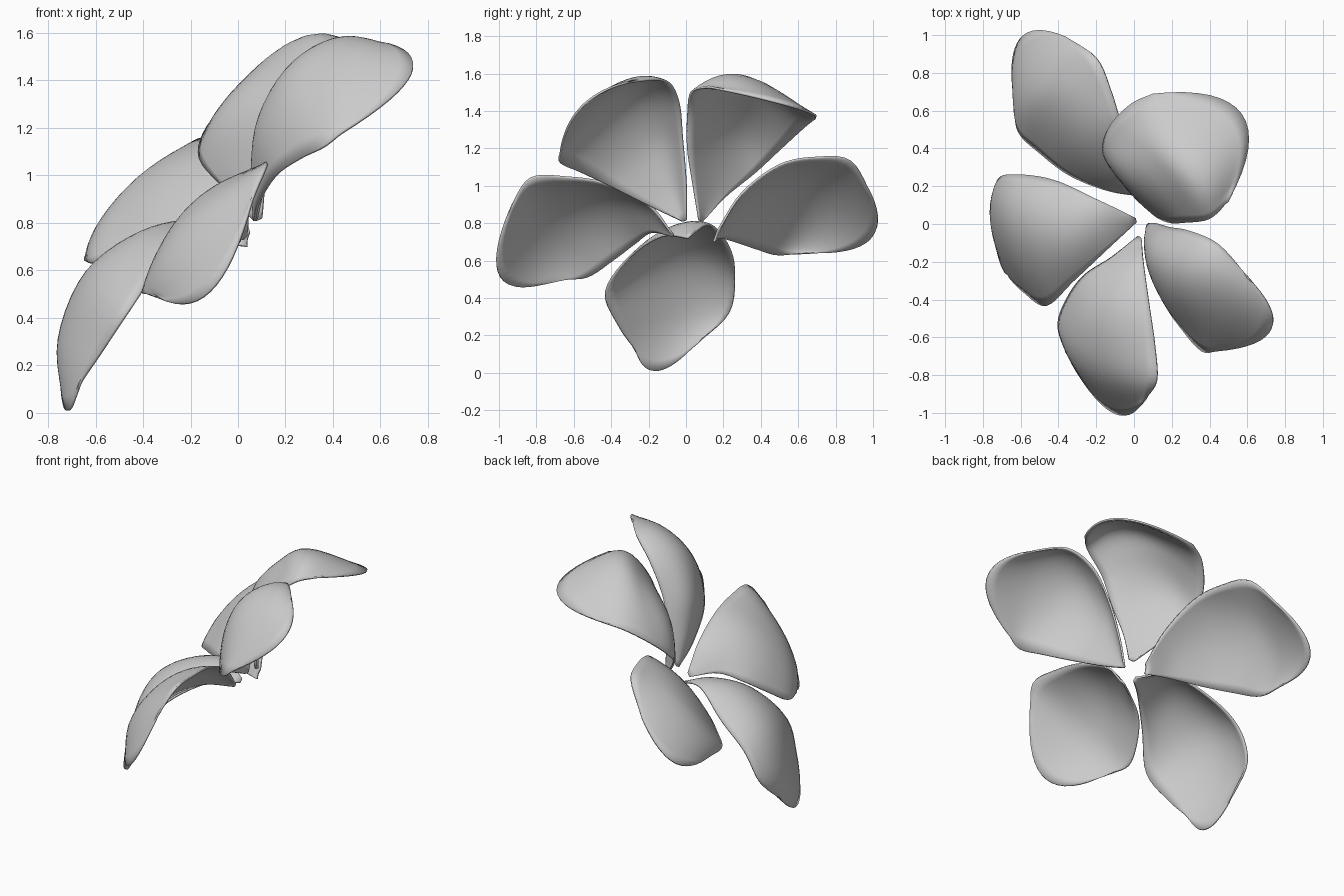
import bpy, bmesh
from mathutils import Vector

STEPS = 5     # subdivisions between two ribs
ACROSS = 16   # faces across a petal


def catmull(p0, p1, p2, p3, t):
    return 0.5 * (2*p1 + (p2 - p0)*t + (2*p0 - 5*p1 + 4*p2 - p3)*t*t
                  + (3*p1 - p0 - 3*p2 + p3)*t**3)


def along(pts):
    """Smooth path through the given points."""
    e = [2*pts[0] - pts[1]] + pts + [2*pts[-1] - pts[-2]]
    out = [catmull(*e[i:i+4], k / STEPS) for i in range(len(pts) - 1) for k in range(STEPS)]
    return out + [pts[-1]]


def petal(name, ribs):
    """Ribs run from base to tip: one edge, middle, other edge."""
    a, m, b = (along([Vector(r[k]) for r in ribs]) for k in range(3))
    bm = bmesh.new()
    grid = []
    for p, q, r in zip(a, m, b):
        row = []
        for j in range(ACROSS + 1):
            t = j / ACROSS
            row.append(bm.verts.new(p*(1-t)*(1-2*t) + q*4*t*(1-t) + r*t*(2*t-1)))
        grid.append(row)
    for r0, r1 in zip(grid, grid[1:]):
        for j in range(ACROSS):
            bm.faces.new((r0[j], r0[j+1], r1[j+1], r1[j]))
    bmesh.ops.recalc_face_normals(bm, faces=bm.faces)
    me = bpy.data.meshes.new(name)
    bm.to_mesh(me)
    bm.free()
    ob = bpy.data.objects.new(name, me)
    bpy.context.collection.objects.link(ob)
    sol = ob.modifiers.new("thickness", 'SOLIDIFY')
    sol.thickness = 0.012
    sol.offset = 0
    bpy.ops.object.select_all(action='DESELECT')
    ob.select_set(True)
    bpy.context.view_layer.objects.active = ob
    bpy.ops.object.shade_smooth_by_angle(angle=0.9)


# lowest petal, pointing left
petal("petal_low", [
    [(0.01, 0.01, 0.72), (0.01, 0.02, 0.73), (0.01, 0.03, 0.74)],
    [(-0.14, -0.13, 0.73), (-0.18, 0.01, 0.80), (-0.20, 0.13, 0.79)],
    [(-0.32, -0.30, 0.62), (-0.40, -0.04, 0.76), (-0.42, 0.23, 0.67)],
    [(-0.46, -0.43, 0.43), (-0.62, -0.06, 0.59), (-0.62, 0.26, 0.52)],
    [(-0.58, -0.36, 0.25), (-0.74, -0.03, 0.30), (-0.72, 0.23, 0.32)],
    [(-0.67, -0.27, 0.12), (-0.72, -0.15, 0.01), (-0.745, 0.06, 0.16)]])

# petal at the back left
petal("petal_back_left", [
    [(0.04, 0.15, 0.70), (0.04, 0.16, 0.73), (0.05, 0.17, 0.76)],
    [(-0.14, 0.18, 0.72), (-0.12, 0.25, 0.86), (0.00, 0.30, 0.96)],
    [(-0.34, 0.26, 0.70), (-0.27, 0.42, 0.96), (-0.06, 0.50, 1.11)],
    [(-0.50, 0.38, 0.66), (-0.42, 0.62, 0.96), (-0.12, 0.70, 1.15)],
    [(-0.61, 0.49, 0.63), (-0.54, 0.75, 0.86), (-0.20, 0.88, 1.13)],
    [(-0.63, 0.65, 0.64), (-0.60, 0.98, 0.71), (-0.36, 0.99, 0.95)]])

# petal at the back right
petal("petal_back_right", [
    [(0.07, 0.09, 0.81), (0.08, 0.08, 0.81), (0.10, 0.07, 0.82)],
    [(-0.05, 0.21, 0.94), (0.01, 0.14, 1.00), (0.12, 0.04, 1.00)],
    [(-0.16, 0.37, 1.07), (-0.03, 0.23, 1.26), (0.19, 0.01, 1.20)],
    [(-0.13, 0.51, 1.20), (0.11, 0.30, 1.46), (0.27, 0.01, 1.38)],
    [(-0.02, 0.63, 1.31), (0.31, 0.33, 1.58), (0.40, 0.03, 1.50)],
    [(0.10, 0.69, 1.36), (0.57, 0.58, 1.42), (0.50, 0.12, 1.53)]])

# petal at the front right
petal("petal_front_right", [
    [(0.07, -0.02, 0.81), (0.07, -0.01, 0.81), (0.08, 0.00, 0.82)],
    [(0.09, -0.19, 0.89), (0.06, -0.10, 1.02), (0.12, 0.00, 1.00)],
    [(0.16, -0.41, 1.00), (0.09, -0.20, 1.24), (0.19, -0.02, 1.25)],
    [(0.26, -0.56, 1.07), (0.22, -0.31, 1.43), (0.30, -0.04, 1.45)],
    [(0.36, -0.67, 1.12), (0.43, -0.39, 1.51), (0.45, -0.11, 1.56)],
    [(0.44, -0.67, 1.18), (0.73, -0.55, 1.43), (0.60, -0.28, 1.56)]])

# petal at the front left
petal("petal_front_left", [
    [(0.02, -0.07, 0.73), (0.03, -0.07, 0.74), (0.04, -0.08, 0.75)],
    [(-0.12, -0.18, 0.75), (-0.06, -0.22, 0.86), (0.05, -0.20, 0.90)],
    [(-0.26, -0.27, 0.69), (-0.15, -0.41, 0.90), (0.08, -0.42, 1.01)],
    [(-0.35, -0.39, 0.60), (-0.22, -0.60, 0.84), (0.11, -0.64, 1.045)],
    [(-0.40, -0.53, 0.51), (-0.24, -0.78, 0.71), (0.12, -0.83, 1.04)],
    [(-0.36, -0.68, 0.50), (-0.12, -0.99, 0.51), (0.06, -0.93, 0.90)]])
